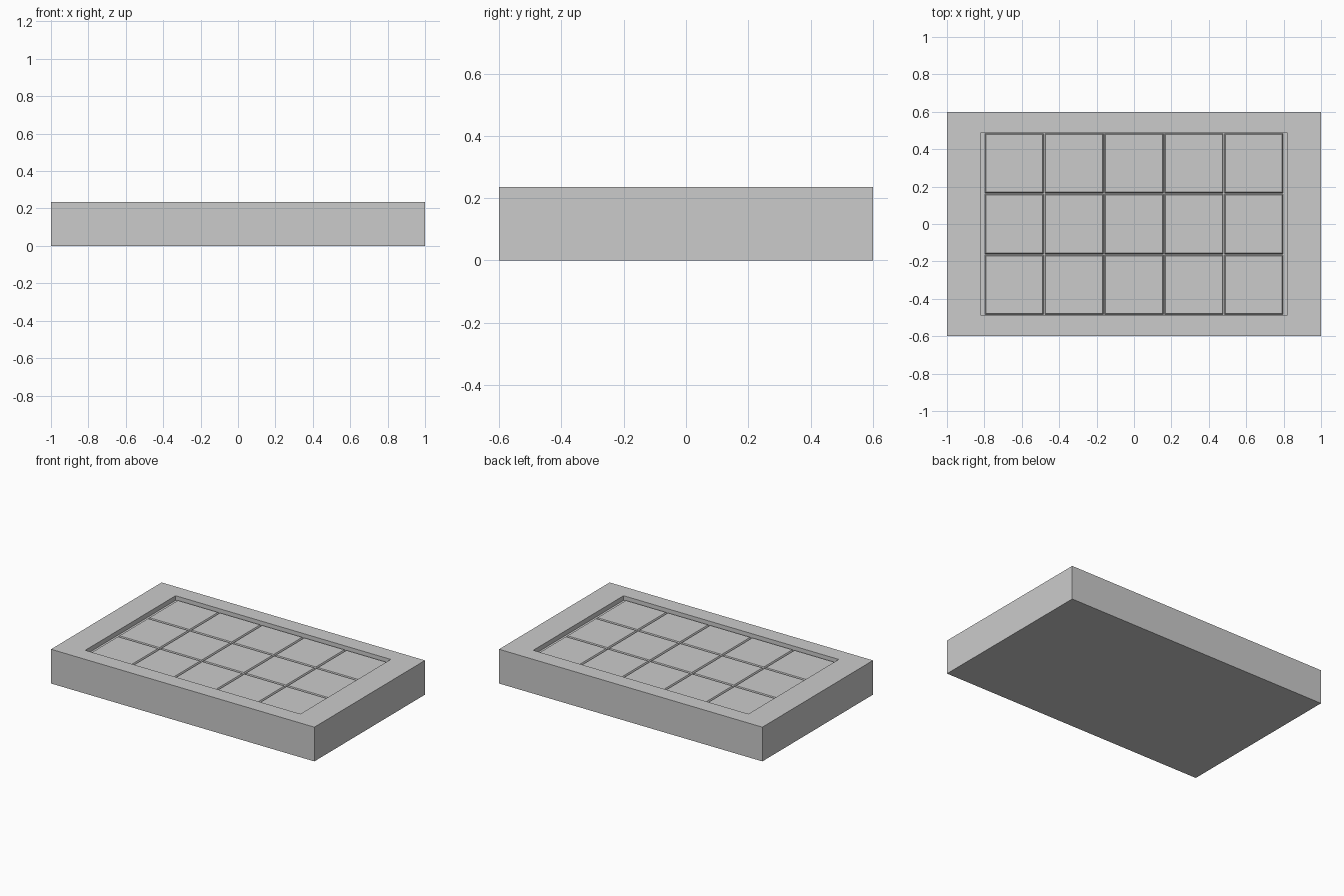
import bpy, bmesh

if "Cube" in bpy.data.objects:
    bpy.data.objects.remove(bpy.data.objects["Cube"])

W, D, H = 2.0, 1.2, 0.235      # slab size
RX, RY = 0.817, 0.49           # recess half size
FLOOR, TILE_TOP = 0.203, 0.213
PX, PY = 0.32, 0.325           # tile pitch


def add_object(name, bm):
    bmesh.ops.recalc_face_normals(bm, faces=bm.faces[:])
    mesh = bpy.data.meshes.new(name)
    bm.to_mesh(mesh)
    bm.free()
    obj = bpy.data.objects.new(name, mesh)
    bpy.context.collection.objects.link(obj)
    return obj


def rect(bm, hx, hy, z, cx=0, cy=0):
    return [bm.verts.new((cx + sx * hx, cy + sy * hy, z))
            for sx, sy in ((-1, -1), (1, -1), (1, 1), (-1, 1))]


def stack(bm, rings):
    # Closed solid made of successive rectangular rings
    for a, b in zip(rings, rings[1:]):
        for i in range(4):
            j = (i + 1) % 4
            bm.faces.new((a[i], a[j], b[j], b[i]))
    bm.faces.new(rings[0][::-1])
    bm.faces.new(rings[-1])


# Slab with a shallow rectangular recess in the top
bm = bmesh.new()
stack(bm, [rect(bm, W / 2, D / 2, 0), rect(bm, W / 2, D / 2, H),
           rect(bm, RX, RY, H), rect(bm, RX, RY, FLOOR)])
add_object("slab", bm)

# Five by three tiles with sloped edges
for col in range(5):
    for row in range(3):
        cx, cy = (col - 2) * PX, (row - 1) * PY
        bm = bmesh.new()
        stack(bm, [rect(bm, PX / 2 - 0.002, PY / 2 - 0.002, FLOOR - 0.002, cx, cy),
                   rect(bm, PX / 2 - 0.008, PY / 2 - 0.008, TILE_TOP, cx, cy)])
        add_object(f"tile_{col + 1}_{row + 1}", bm)
